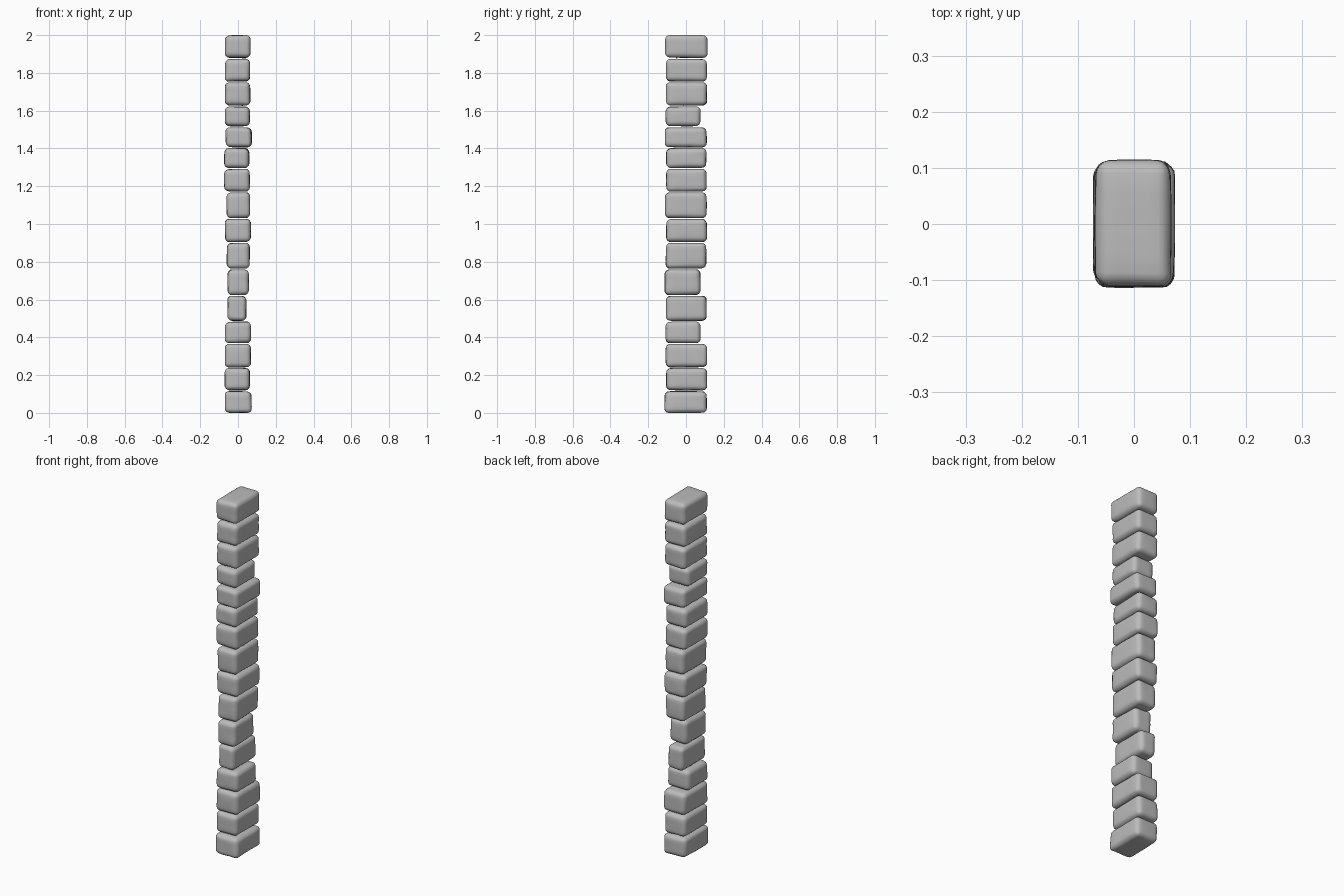
import bpy, bmesh, random
from mathutils import Vector, noise

cube = bpy.data.objects.get("Cube")
if cube:
    bpy.data.objects.remove(cube)
random.seed(4)

stone_grey = bpy.data.materials.new("stone_grey")
stone_grey.use_nodes = True
GREY = (0.5, 0.5, 0.5, 1)
stone_grey.diffuse_color = GREY
stone_grey.node_tree.nodes["Principled BSDF"].inputs["Base Color"].default_value = GREY

# Each stone, bottom to top: top height, left and right x, front and back y
STONES = [
    (0.115, -.070, .073, -.113, .110), (0.237, -.072, .064, -.105, .112),
    (0.365, -.070, .069, -.109, .112), (0.483, -.069, .070, -.109, .077),
    (0.620, -.055, .045, -.105, .109), (0.760, -.055, .057, -.114, .077),
    (0.900, -.060, .063, -.108, .109), (1.027, -.070, .070, -.105, .112),
    (1.167, -.060, .064, -.112, .110), (1.292, -.073, .064, -.105, .109),
    (1.402, -.073, .060, -.105, .109), (1.512, -.066, .073, -.112, .110),
    (1.622, -.070, .064, -.108, .077), (1.750, -.070, .066, -.107, .112),
    (1.875, -.070, .064, -.106, .110), (2.000, -.070, .067, -.110, .115),
]
GAP = 0.004


def stone(name, low, high):
    """Worn block: slightly skewed box, rounded edges, faint uneven surface."""
    bm = bmesh.new()
    bmesh.ops.create_cube(bm, size=1)
    centre, size = (low + high) / 2, high - low
    for v in bm.verts:
        inward = Vector([random.uniform(0, 0.005) for _ in range(3)])
        v.co = Vector([c + s * k - (i if k > 0 else -i)
                       for c, s, k, i in zip(centre, size, v.co, inward)])
    bmesh.ops.bevel(bm, geom=bm.edges[:], offset=0.021, segments=4,
                    profile=0.5, affect='EDGES')
    bmesh.ops.subdivide_edges(bm, edges=[e for e in bm.edges if e.calc_length() > 0.03],
                              cuts=4, use_grid_fill=True)
    for v in bm.verts:
        # Swell the middle of each face a little, then roughen
        rel = Vector([2 * (p - c) / s for p, c, s in zip(v.co, centre, size)])
        spread = sorted(abs(k) for k in rel)
        swell = 0.003 * (1 - spread[1] ** 2)
        direction = rel.normalized()
        axis = max(range(3), key=lambda i: abs(rel[i]))
        v.co[axis] += swell if rel[axis] > 0 else -swell
        v.co += direction * 0.002 * noise.noise(v.co * 22)
        # Keep within the block's outline
        v.co = Vector([min(max(p, a), b) for p, a, b in zip(v.co, low, high)])
    bmesh.ops.recalc_face_normals(bm, faces=bm.faces[:])
    for f in bm.faces:
        f.smooth = True
    mesh = bpy.data.meshes.new(name)
    bm.to_mesh(mesh)
    bm.free()
    mesh.materials.append(stone_grey)
    obj = bpy.data.objects.new(name, mesh)
    bpy.context.collection.objects.link(obj)


# Stack the column
base = 0.0
for number, (top, x0, x1, y0, y1) in enumerate(STONES, 1):
    stone(f"stone_{number}", Vector((x0, y0, base)), Vector((x1, y1, top)))
    base = top + GAP
